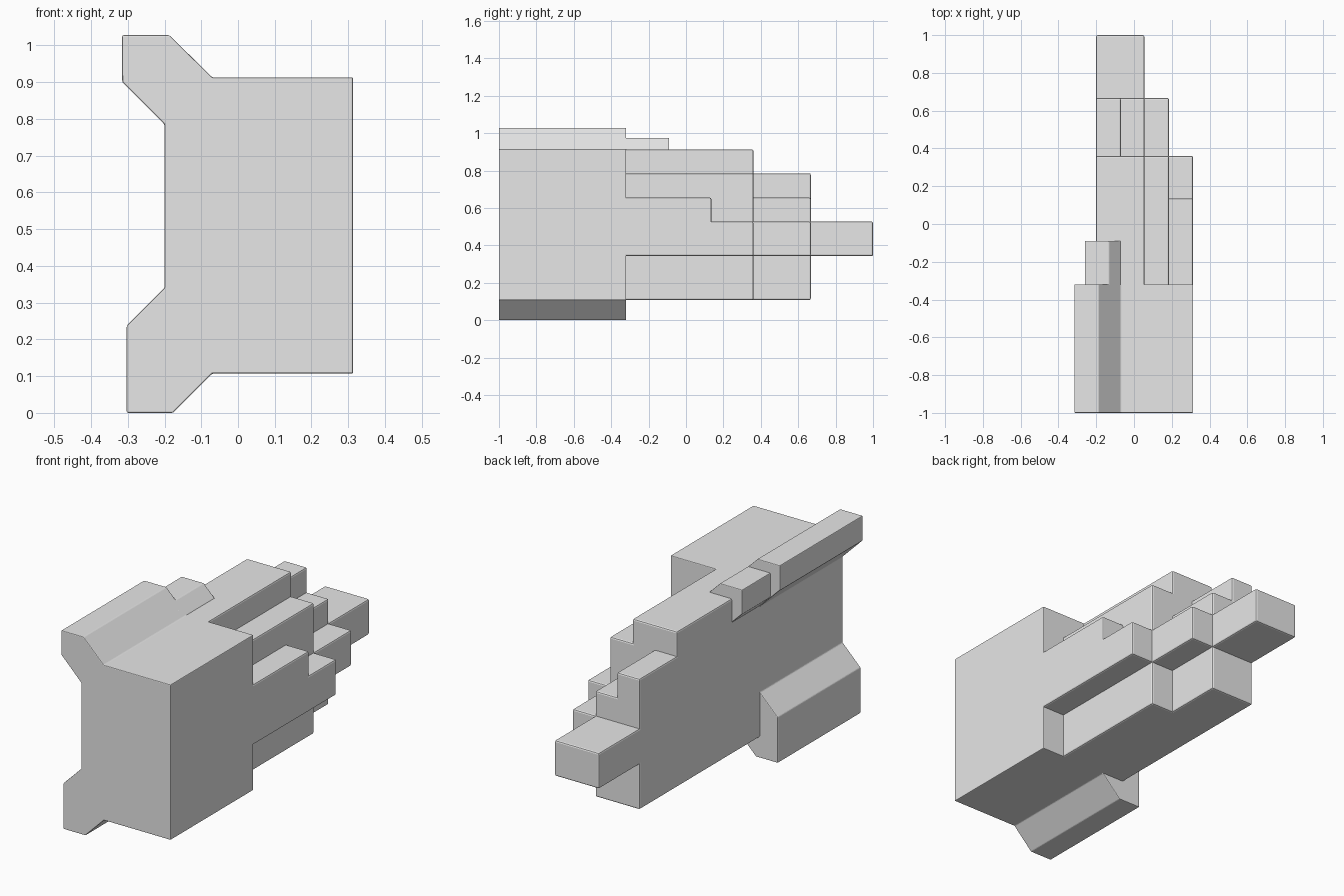
import bpy
import bmesh
import math

cube = bpy.data.objects.get("Cube")
if cube:
    bpy.data.objects.remove(cube, do_unlink=True)

# Single plain grey material
grey = bpy.data.materials.new("plain grey")
grey.use_nodes = True
colour = (0.8, 0.8, 0.8, 1)
grey.diffuse_color = colour
grey.node_tree.nodes["Principled BSDF"].inputs["Base Color"].default_value = colour


def extrude_profile(name, profile, y0, y1, bevel):
    """Extrude an x-z outline along y, with softly rounded edges."""
    bm = bmesh.new()
    face = bm.faces.new([bm.verts.new((x, y0, z)) for x, z in profile])
    moved = bmesh.ops.extrude_face_region(bm, geom=[face])["geom"]
    verts = [v for v in moved if isinstance(v, bmesh.types.BMVert)]
    bmesh.ops.translate(bm, verts=verts, vec=(0, y1 - y0, 0))
    bmesh.ops.recalc_face_normals(bm, faces=bm.faces)
    mesh = bpy.data.meshes.new(name)
    bm.to_mesh(mesh)
    bm.free()
    mesh.materials.append(grey)
    obj = bpy.data.objects.new(name, mesh)
    bpy.context.collection.objects.link(obj)
    if bevel:
        mod = obj.modifiers.new("soft edges", "BEVEL")
        mod.width = bevel
        mod.segments = 2
        mod.limit_method = "ANGLE"
        mod.angle_limit = math.radians(30)
    return obj


def box(name, x0, x1, y0, y1, z0, z1):
    outline = [(x0, z0), (x1, z0), (x1, z1), (x0, z1)]
    return extrude_profile(name, outline, y0, y1, 0.008)


# Shared levels of the stepped body
WALL, X1, X2, X3, X4 = -0.2, -0.07, 0.055, 0.185, 0.313
LOW, Z1, Z2, Z3, Z4, TOP = 0.107, 0.342, 0.527, 0.655, 0.785, 0.913
FRONT, STEP, MID, REAR = -0.32, 0.36, 0.667, 1.0
LAP = 0.03

# Front block with its two angled side rails, as one outline
extrude_profile("front_block", [
    (-0.303, 0), (-0.177, 0), (X1, LOW), (X4, LOW), (X4, TOP), (X1, TOP),
    (-0.187, 1.028), (-0.315, 1.028), (-0.315, 0.9), (WALL, Z4),
    (WALL, 0.34), (-0.303, 0.237)], -REAR, FRONT, 0.004)

# Smaller stub behind the upper rail
extrude_profile("rail_stub", [
    (X1, TOP - 0.01), (X1, TOP), (-0.133, 0.975), (-0.26, 0.975),
    (-0.26, 0.85), (WALL, 0.79), (WALL + 0.05, 0.79)],
    FRONT - LAP, -0.09, 0.004)

# Stepped middle section
box("middle_core", WALL, X2, FRONT - LAP, STEP, LOW, TOP)
box("middle_shoulder", X2 - LAP, X3, FRONT - LAP, STEP, LOW, Z4)
box("side_step_upper", X3 - LAP, X4, FRONT - LAP, 0.135, Z1, Z3)
box("side_step_lower", X3 - LAP, X4, FRONT - LAP, STEP, Z1, Z2)

# Stepped rear section
box("rear_core", WALL, X1, STEP - LAP, MID, LOW, Z4)
box("rear_shoulder", X1 - LAP, X2, STEP - LAP, MID, LOW, Z3)
box("rear_side_step", X2 - LAP, X3, STEP - LAP, MID, Z1, Z2)
box("rear_tip", WALL, X2, MID - LAP, REAR, Z1, Z2)
